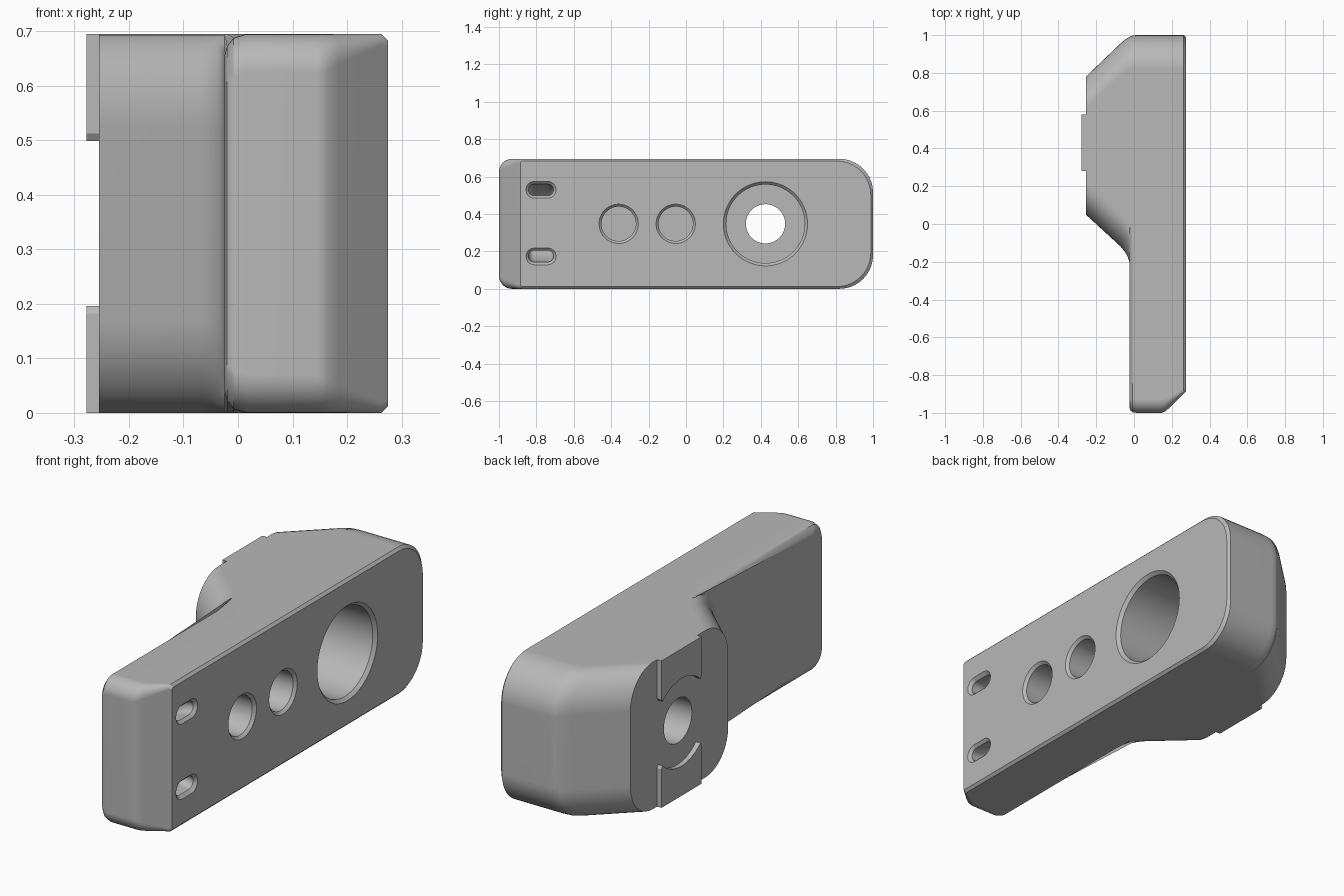
import bpy, bmesh
from math import sin, cos, pi, radians

cube = bpy.data.objects.get("Cube")
if cube:
    bpy.data.objects.remove(cube, do_unlink=True)

H = 0.695          # overall height
MID = H / 2
BORE_Y = 0.425     # axis of the clamp bore

grey = bpy.data.materials.new("plain grey")
grey.use_nodes = True
grey.diffuse_color = (0.48, 0.48, 0.48, 1)
grey.node_tree.nodes["Principled BSDF"].inputs["Base Color"].default_value = (0.48, 0.48, 0.48, 1)


def loft(name, rings, closed=False):
    """Skin a list of equal-length point rings; cap the ends unless closed."""
    bm = bmesh.new()
    rows = [[bm.verts.new(p) for p in ring] for ring in rings]
    n = len(rows[0])
    pairs = list(zip(rows, rows[1:]))
    if closed:
        pairs.append((rows[-1], rows[0]))
    else:
        bm.faces.new(rows[0])
        bm.faces.new(rows[-1])
    for a, b in pairs:
        for i in range(n):
            j = (i + 1) % n
            bm.faces.new((a[i], a[j], b[j], b[i]))
    bmesh.ops.remove_doubles(bm, verts=bm.verts, dist=1e-5)
    bmesh.ops.recalc_face_normals(bm, faces=bm.faces)
    mesh = bpy.data.meshes.new(name)
    bm.to_mesh(mesh)
    bm.free()
    mesh.materials.append(grey)
    obj = bpy.data.objects.new(name, mesh)
    bpy.context.collection.objects.link(obj)
    return obj


def activate(obj):
    bpy.ops.object.select_all(action='DESELECT')
    obj.select_set(True)
    bpy.context.view_layer.objects.active = obj


def arc(cy, cz, r, start, end, steps=10):
    return [(cy + r * cos(radians(start + (end - start) * i / steps)),
             cz + r * sin(radians(start + (end - start) * i / steps))) for i in range(steps + 1)]


def section(x, y0, y1, r0, r1, ya, yb, inset=0, chamfer=0):
    """Rounded rectangle across the body; the front part may be inset in height."""
    top = H - chamfer
    low = top - inset
    y1 -= chamfer
    half = arc(y1 - r1, top - r1, r1, 0, 90)
    half += [(yb, top), (ya, low)]
    half += arc(y0 + r0, low - r0, r0, 90, 180)
    half += [(y, H - z) for y, z in reversed(half)]
    return [(x, y, z) for y, z in half]


# Body: sloped boss sections, then the long arm, skinned as one solid
R = 0.17
rings = []
for x, y0, y1 in [(-0.255, 0.05, 0.78), (-0.07, -0.12, 0.957), (-0.05, -0.145, 0.974),
                  (-0.035, -0.17, 0.984), (-0.025, -0.2, 0.989)]:
    rings.append(section(x, y0, y1, R, R, y0 + R, y0 + R + 0.01))
for x, y0, y1, r0, inset, chamfer in [
        (-0.025, -0.97, 0.989, 0.06, 0.04, 0), (-0.02, -0.986, 0.993, 0.065, 0.022, 0),
        (-0.008, -0.996, 0.998, 0.07, 0.007, 0), (0.015, -1, 1, 0.07, 0, 0),
        (0.145, -1, 1, 0.07, 0, 0), (0.165, -0.993, 1, 0.065, 0, 0),
        (0.185, -0.975, 1, 0.055, 0, 0), (0.263, -0.897, 1, 0.02, 0, 0),
        (0.275, -0.885, 1, 0.01, 0, 0.012)]:
    rings.append(section(x, y0, y1, r0, R + 0.01, -0.14, -0.02, inset, chamfer))
body = loft("body", rings)


def cut(cutter):
    cutter.hide_render = True
    mod = body.modifiers.new("cut", 'BOOLEAN')
    mod.operation = 'DIFFERENCE'
    mod.solver = 'EXACT'
    mod.object = cutter
    activate(body)
    bpy.ops.object.modifier_apply(modifier=mod.name)
    bpy.data.objects.remove(cutter, do_unlink=True)


def round_cutter(name, y, steps, sides=64):
    """Turned cutter along x from (x, radius) steps."""
    return loft(name, [[(x, y + r * cos(2 * pi * i / sides), MID + r * sin(2 * pi * i / sides))
                        for i in range(sides)] for x, r in steps])


def stadium(cy, cz, half_length, r):
    return arc(cy + half_length, cz, r, -90, 90, 8) + arc(cy - half_length, cz, r, 90, 270, 8)


# Counterbored through hole and two blind holes with chamfered mouths
cut(round_cutter("bore_cutter", BORE_Y, [(-0.4, 0.105), (-0.1, 0.105), (-0.1, 0.21),
                                         (0.26, 0.21), (0.3, 0.25)]))
for y in (-0.36, -0.055):
    cut(round_cutter("blind_hole_cutter", y, [(0.03, 0.092), (0.262, 0.092), (0.3, 0.13)]))

# Curved strap channel joining two slots near the front end
SLOT_Y = -0.775
RING = 0.178
channel = []
for i in range(48):
    a = 2 * pi * i / 48
    channel.append([(0.275 + (RING + d) * cos(a), y, MID + 0.004 + (RING + d) * sin(a))
                    for y, d in stadium(SLOT_Y, 0, 0.036, 0.031)])
cut(loft("strap_channel_cutter", channel, closed=True))
for side in (-1, 1):
    z = MID + 0.004 + side * RING
    cut(loft("slot_mouth_cutter", [[(x, y, zz) for y, zz in stadium(SLOT_Y, z, 0.036, r)]
                                   for x, r in ((0.258, 0.028), (0.3, 0.07))]))

# Two raised locating tabs with edges concentric to the bore
outline = arc(0, 0, 0.207, 133, 47, 16)
outline += [(0.15, 0.165), (0.15, MID), (-0.15, MID), (-0.15, 0.165)]
tabs = []
for name, side in (("upper_tab", 1), ("lower_tab", -1)):
    tabs.append(loft(name, [[(x, BORE_Y + 0.005 + y, MID + side * z) for y, z in outline]
                            for x in (-0.278, -0.255)]))

# Smooth curved surfaces while keeping crisp edges
for obj in [body] + tabs:
    activate(obj)
    bpy.ops.object.shade_smooth_by_angle(angle=radians(30))
    normals = obj.modifiers.new("even_normals", 'WEIGHTED_NORMAL')
    normals.keep_sharp = True
